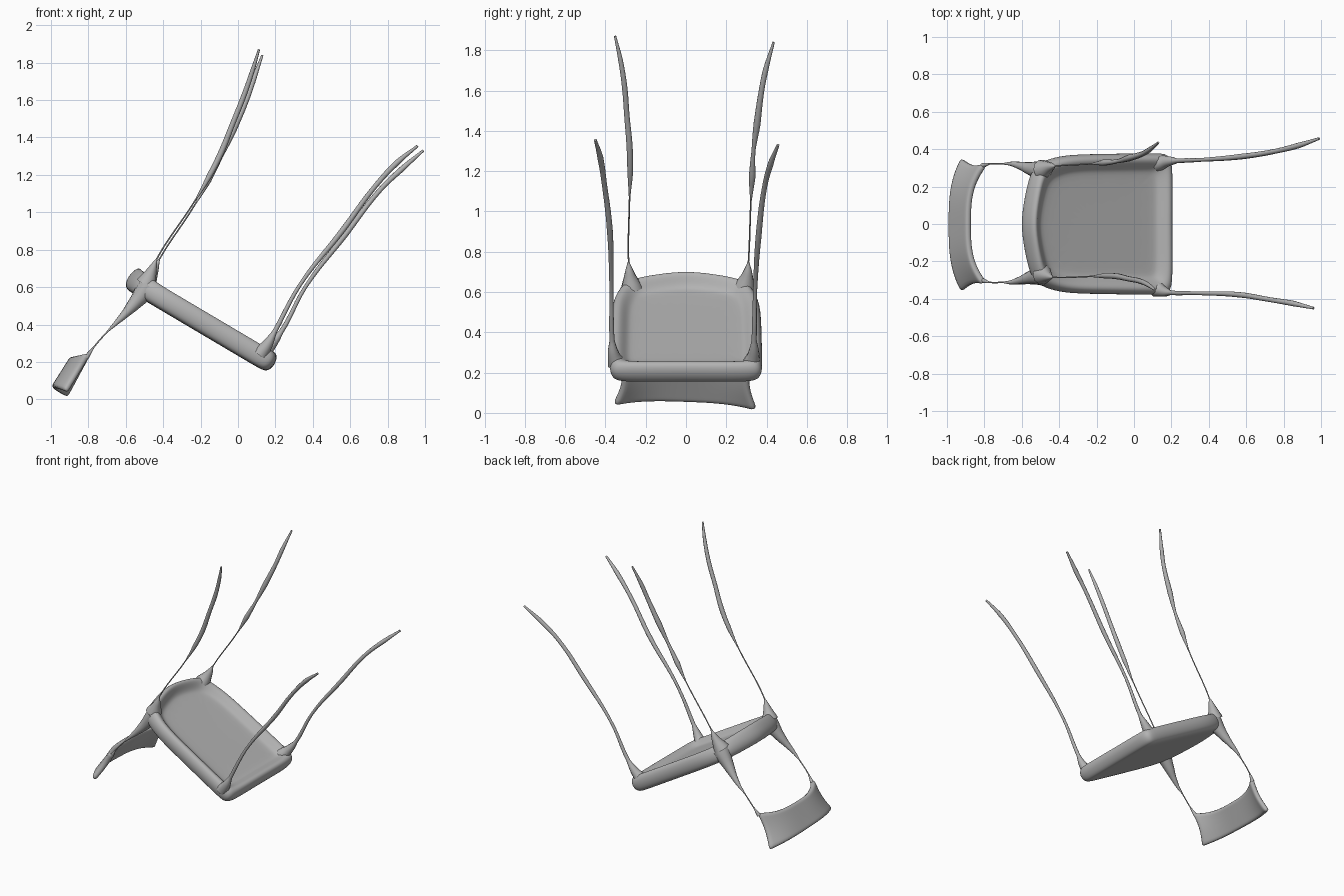
import bpy, math
from mathutils import Vector

cube = bpy.data.objects.get("Cube")
if cube:
    bpy.data.objects.remove(cube, do_unlink=True)

gray = bpy.data.materials.new("warm gray")
gray.use_nodes = True
COLOR = (0.45, 0.45, 0.45, 1)
gray.diffuse_color = COLOR
gray.node_tree.nodes["Principled BSDF"].inputs["Base Color"].default_value = COLOR


def add_mesh(name, verts, faces):
    me = bpy.data.meshes.new(name)
    me.from_pydata(verts, [], faces)
    me.polygons.foreach_set("use_smooth", [True] * len(me.polygons))
    me.materials.append(gray)
    ob = bpy.data.objects.new(name, me)
    bpy.context.collection.objects.link(ob)
    return ob


def add_rod(name, pts):
    """Tapered round rod through (x, y, z, radius) points."""
    cu = bpy.data.curves.new(name, 'CURVE')
    cu.dimensions = '3D'
    cu.bevel_depth = 1.0
    cu.bevel_resolution = 3
    cu.use_fill_caps = True
    cu.resolution_u = 6
    sp = cu.splines.new('BEZIER')
    sp.bezier_points.add(len(pts) - 1)
    for bp, (x, y, z, r) in zip(sp.bezier_points, pts):
        bp.co = (x, y, z)
        bp.radius = r
        bp.handle_left_type = bp.handle_right_type = 'AUTO'
    cu.materials.append(gray)
    ob = bpy.data.objects.new(name, cu)
    bpy.context.collection.objects.link(ob)
    return ob


# Tilted dished seat: outline rings lofted from underside, over the rim, into the panel
half = [(0.41, 0), (0.412, 0.2), (0.41, 0.33), (0.39, 0.375), (0.33, 0.38), (0, 0.375),
        (-0.22, 0.372), (-0.34, 0.35), (-0.42, 0.315), (-0.455, 0.25), (-0.485, 0.13), (-0.505, 0)]
outline = half + [(u, -y) for u, y in half[-2:0:-1]]
section = [(0.12, 0), (0.04, 0), (0.012, 0.012), (0, 0.045), (0, 0.08), (0.015, 0.112),
           (0.04, 0.118), (0.065, 0.1), (0.09, 0.074), (0.13, 0.07)]
verts, faces = [], []
n = len(outline)
for inset, h in section:
    for u, y in outline:
        uc = -0.045
        lift = 0.02 * max(0, -u - 0.38) / 0.12 if h > 0.1 else 0   # raised back rail
        verts.append((uc + (u - uc) * (1 - inset / 0.455), y * (1 - inset / 0.375), h + lift))
for k in range(len(section) - 1):
    for i in range(n):
        j = (i + 1) % n
        faces.append((k * n + i, k * n + j, (k + 1) * n + j, (k + 1) * n + i))
faces.append(tuple(range(n))[::-1])
faces.append(tuple(range((len(section) - 1) * n, len(section) * n)))
seat = add_mesh("seat", verts, faces)
seat.location = (-0.19, 0, 0.345)
seat.rotation_euler = (0, math.radians(30.6), 0)
seat.modifiers.new("smooth", 'SUBSURF').levels = 2

# Front legs, gently splayed
add_rod("front_leg_left", [
    (0.13, 0.325, 0.245, 0.045), (0.175, 0.335, 0.29, 0.03), (0.23, 0.338, 0.36, 0.013),
    (0.36, 0.343, 0.60, 0.010), (0.57, 0.36, 0.875, 0.015), (0.76, 0.39, 1.12, 0.013),
    (0.88, 0.42, 1.235, 0.015), (0.99, 0.457, 1.33, 0.007)])
add_rod("front_leg_right", [
    (0.12, -0.345, 0.245, 0.045), (0.155, -0.36, 0.29, 0.03), (0.195, -0.367, 0.36, 0.013),
    (0.33, -0.37, 0.61, 0.010), (0.56, -0.378, 0.905, 0.015), (0.73, -0.405, 1.135, 0.013),
    (0.85, -0.425, 1.265, 0.015), (0.96, -0.45, 1.355, 0.007)])

# Rear legs: hair-thin at the seat, lumpy toward the tips
add_rod("rear_leg_left", [
    (-0.49, 0.29, 0.62, 0.055), (-0.45, 0.305, 0.69, 0.026), (-0.42, 0.31, 0.75, 0.004),
    (-0.225, 0.322, 1.05, 0.004), (-0.16, 0.328, 1.17, 0.017), (-0.09, 0.335, 1.3, 0.010),
    (-0.03, 0.352, 1.43, 0.018), (0.045, 0.375, 1.6, 0.014), (0.08, 0.395, 1.7, 0.014),
    (0.13, 0.435, 1.84, 0.006)])
add_rod("rear_leg_right", [
    (-0.49, -0.27, 0.62, 0.055), (-0.46, -0.28, 0.69, 0.026), (-0.435, -0.285, 0.75, 0.004),
    (-0.225, -0.28, 1.07, 0.004), (-0.15, -0.277, 1.2, 0.015), (-0.09, -0.28, 1.32, 0.016),
    (-0.03, -0.293, 1.47, 0.014), (0.03, -0.305, 1.62, 0.014), (0.075, -0.325, 1.75, 0.012),
    (0.112, -0.352, 1.87, 0.006)])

# Back posts: flared at the seat, hair-thin to the backrest
for side, s, y in (("left", 1, 0.322), ("right", -1, 0.312)):
    add_rod("back_post_" + side, [
        (-0.48, s * (y - 0.04), 0.60, 0.06), (-0.555, s * (y - 0.025), 0.51, 0.036),
        (-0.61, s * (y - 0.01), 0.45, 0.021), (-0.66, s * y, 0.40, 0.011),
        (-0.70, s * y, 0.36, 0.004), (-0.77, s * y, 0.28, 0.004),
        (-0.81, s * (y - 0.01), 0.225, 0.014)])

# Curved backrest band with flared lower corners
NT, NS = 24, 8
verts, faces = [], []
for i in range(NT + 1):
    t = 2 * i / NT - 1
    c = abs(t) ** 3
    top = Vector((-0.88 + 0.085 * c, t * 0.318, 0.222 + 0.022 * c))
    low = Vector((-0.983 + 0.065 * c, t * 0.355 - 0.005, 0.058 - 0.03 * c - 0.013 * t))
    for j in range(NS + 1):
        s = j / NS
        p = top.lerp(low, s)
        p.y -= t * 0.02 * math.sin(math.pi * s)
        verts.append(p)
for i in range(NT):
    for j in range(NS):
        a = i * (NS + 1) + j
        faces.append((a, a + 1, a + NS + 2, a + NS + 1))
back = add_mesh("backrest", verts, faces)
sol = back.modifiers.new("thickness", 'SOLIDIFY')
sol.thickness = 0.036
sol.offset = 0
back.modifiers.new("smooth", 'SUBSURF').levels = 1
